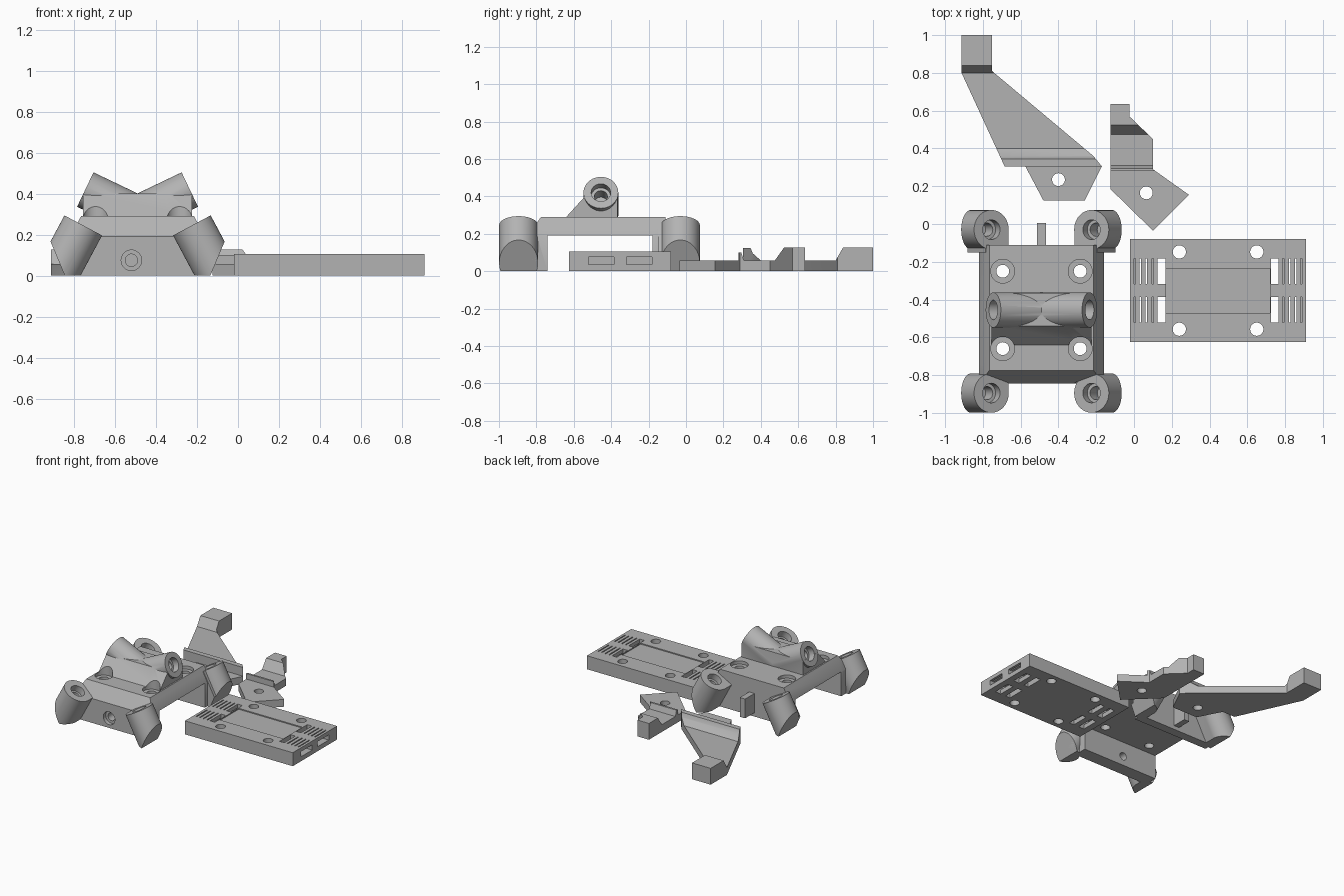
import bpy, bmesh, math
from mathutils import Vector, Matrix

if "Cube" in bpy.data.objects:
    bpy.data.objects.remove(bpy.data.objects["Cube"])

grey = bpy.data.materials.new("plain grey")
grey.diffuse_color = (0.45, 0.45, 0.45, 1)
grey.use_nodes = True
grey.node_tree.nodes["Principled BSDF"].inputs["Base Color"].default_value = grey.diffuse_color


def finish(bm, name):
    bmesh.ops.recalc_face_normals(bm, faces=bm.faces)
    me = bpy.data.meshes.new(name)
    bm.to_mesh(me)
    bm.free()
    ob = bpy.data.objects.new(name, me)
    me.materials.append(grey)
    bpy.context.collection.objects.link(ob)
    return ob


def prism(pts, lo, hi, axis="z", name="piece"):
    """Extrude a profile: (x, y) along z, (y, z) along x, or (x, z) along y."""
    put = {"z": lambda a, b, c: (a, b, c), "x": lambda a, b, c: (c, a, b),
           "y": lambda a, b, c: (a, c, b)}[axis]
    bm = bmesh.new()
    f = bm.faces.new([bm.verts.new(put(a, b, lo)) for a, b in pts])
    g = bmesh.ops.extrude_face_region(bm, geom=[f])["geom"]
    move = Vector(put(0, 0, hi - lo))
    bmesh.ops.translate(bm, vec=move, verts=[v for v in g if isinstance(v, bmesh.types.BMVert)])
    return finish(bm, name)


def box(x0, x1, y0, y1, z0, z1, name="piece"):
    return prism([(x0, y0), (x1, y0), (x1, y1), (x0, y1)], z0, z1, "z", name)


def trim(bm, point, normal):
    """Cut away everything on the normal side of a plane and cap it."""
    geom = bm.verts[:] + bm.edges[:] + bm.faces[:]
    cut = bmesh.ops.bisect_plane(bm, geom=geom, plane_co=point, plane_no=normal, clear_outer=True)
    edges = [e for e in cut["geom_cut"] if isinstance(e, bmesh.types.BMEdge)]
    if edges:
        bmesh.ops.contextual_create(bm, geom=edges)


def rod(start, direction, radius, length, trims=(), segs=48):
    d = Vector(direction).normalized()
    bm = bmesh.new()
    rot = Vector((0, 0, 1)).rotation_difference(d).to_matrix().to_4x4()
    mat = Matrix.Translation(Vector(start) + d * length / 2) @ rot
    bmesh.ops.create_cone(bm, cap_ends=True, segments=segs, radius1=radius, radius2=radius,
                          depth=length, matrix=mat)
    for t in trims:
        trim(bm, *t)
    return finish(bm, "piece")


def boolean(ob, other, op="DIFFERENCE"):
    mod = ob.modifiers.new("bool", "BOOLEAN")
    mod.operation, mod.object, mod.solver = op, other, "EXACT"
    bpy.context.view_layer.objects.active = ob
    bpy.ops.object.modifier_apply(modifier=mod.name)
    bpy.data.objects.remove(other, do_unlink=True)


def add(ob, other):
    boolean(ob, other, "UNION")


def smooth(ob):
    bpy.ops.object.select_all(action="DESELECT")
    ob.select_set(True)
    bpy.context.view_layer.objects.active = ob
    bpy.ops.object.shade_smooth_by_angle(angle=math.radians(30))


# ---- bracket: bridge body with sloped upper edges ----
CX = -0.49
body = prism([(-0.845, 0), (-0.74, 0), (-0.74, 0.19), (-0.18, 0.19), (-0.18, 0), (-0.11, 0),
              (-0.11, 0.29), (-0.775, 0.29), (-0.845, 0.19)], CX - 0.33, CX + 0.33, "x", "bracket")
sides = prism([(CX - 0.33, -1), (CX + 0.33, -1), (CX + 0.33, 0.19), (CX + 0.275, 0.291),
               (CX - 0.275, 0.291), (CX - 0.33, 0.19)], -2, 1, "y")
boolean(body, sides, "INTERSECT")

# wedge pedestal under the two raised tubes
add(body, prism([(-0.64, 0.28), (-0.64, 0.29), (-0.54, 0.4), (-0.365, 0.4), (-0.365, 0.28)],
                CX - 0.265, CX + 0.265, "x"))
# locating tab on the back wall
add(body, box(CX - 0.023, CX + 0.023, -0.13, 0.005, 0.03, 0.18))

# raised tubes, meeting in a V
sockets = []
for s in (-1, 1):
    d = Vector((-s * 0.9, 0, -0.43)).normalized()
    cap = Vector((CX + s * 0.255, -0.455, 0.42))
    add(body, rod(cap, d, 0.093, 0.33, [((CX, 0, 0), (-s, 0, 0)), ((0, 0, 0.25), (0, 0, -1))]))
    sockets.append((cap, d))

# splayed corner feet with webs to the body
for s in (-1, 1):
    d = Vector((s * 0.47, 0, -0.88)).normalized()
    u = Vector((s * 0.88, 0, 0.47)).normalized()
    trims = [((0, 0, 0), (0, 0, -1)),
             ((CX + s * 0.42, 0, 0.155), (s * 0.155, 0, -0.065))]
    for y, wall in ((-0.895, -0.80), (-0.03, -0.15)):
        cap = Vector((CX + s * 0.265, y, 0.245))
        add(body, rod(cap, d, 0.104, 0.45, trims))
        bm = bmesh.new()
        ym = (y + wall) / 2
        frame = Matrix((u, Vector((0, 1, 0)), d)).transposed().to_4x4()
        size = Matrix.Diagonal((0.14, abs(wall - y), 0.45, 1))
        mid = Vector((cap.x, ym, cap.z)) - u * 0.034 + d * 0.226
        bmesh.ops.create_cube(bm, size=1, matrix=Matrix.Translation(mid) @ frame @ size)
        for t in trims:
            trim(bm, *t)
        add(body, finish(bm, "piece"))
        sockets.append((cap, d))

# stepped sockets in every tube
for cap, d in sockets:
    boolean(body, rod(cap - d * 0.02, d, 0.052, 0.07, segs=32))
    boolean(body, rod(cap, d, 0.035, 0.13, segs=32))

# deck screw holes with wide seats, and the front wall hole
for x in (CX - 0.205, CX + 0.205):
    for y in (-0.25, -0.66):
        boolean(body, rod((x, y, 0.265), (0, 0, 1), 0.063, 0.2, segs=32))
        boolean(body, rod((x, y, 0.1), (0, 0, 1), 0.034, 0.3, segs=32))
boolean(body, rod((-0.52, -0.9, 0.075), (0, 1, 0), 0.05, 0.085, segs=32))
boolean(body, rod((-0.52, -0.9, 0.075), (0, 1, 0), 0.03, 0.25, segs=32))
smooth(body)

# ---- slotted base plate ----
plate = box(-0.02, 0.91, -0.625, -0.08, 0, 0.105, "base_plate")
boolean(plate, box(0.17, 0.72, -0.47, -0.235, 0.097, 0.2))
MX = 0.445
for x in (0.24, 0.65):
    for y in (-0.148, -0.557):
        boolean(plate, rod((x, y, -0.1), (0, 0, 1), 0.035, 0.4, segs=32))
# strap slots: end channel, through window, thin top slits, lower window
cuts = [(-0.1, 0.165, 0.035, 0.075), (0.125, 0.166, -0.1, 0.2), (0.03, 0.08, -0.1, 0.05),
        (0.0, 0.008, 0.05, 0.2), (0.03, 0.038, 0.05, 0.2), (0.062, 0.07, 0.05, 0.2),
        (0.095, 0.103, 0.05, 0.2)]
for y0 in (-0.522, -0.318):
    for a, b, z0, z1 in cuts:
        boolean(plate, box(a, b, y0, y0 + 0.136, z0, z1))
        boolean(plate, box(2 * MX - b, 2 * MX - a, y0, y0 + 0.136, z0, z1))
smooth(plate)


# ---- arms: flat outline with a cross ridge and an upright end block ----
def arm(name, outline, ridge, post, hole):
    ob = prism(outline, 0, 0.057, "z", name)
    for profile in (ridge, post):
        part = prism(profile, -1, 0.5, "x")
        boolean(part, prism(outline, -0.1, 0.3), "INTERSECT")
        add(ob, part)
    boolean(ob, rod((*hole, -0.1), (0, 0, 1), 0.034, 0.4, segs=32))
    smooth(ob)


arm("long_arm",
    [(-0.913, 1), (-0.913, 0.8), (-0.685, 0.305), (-0.575, 0.305), (-0.48, 0.125),
     (-0.26, 0.125), (-0.17, 0.305), (-0.215, 0.36), (-0.752, 0.81), (-0.752, 1)],
    [(0.305, 0.02), (0.305, 0.125), (0.345, 0.125), (0.357, 0.095), (0.4, 0.057), (0.4, 0.02)],
    [(0.8, 0.02), (0.8, 0.057), (0.84, 0.127), (1.0, 0.127), (1.0, 0.02)], (-0.4, 0.235))
arm("short_arm",
    [(-0.125, 0.635), (-0.125, 0.185), (0.1, -0.035), (0.29, 0.155), (0.1, 0.29), (0.1, 0.45),
     (-0.025, 0.57), (-0.025, 0.635)],
    [(0.28, 0.02), (0.28, 0.1), (0.295, 0.1), (0.31, 0.057), (0.31, 0.02)],
    [(0.475, 0.02), (0.475, 0.057), (0.525, 0.127), (0.635, 0.127), (0.635, 0.02)], (0.065, 0.165))
